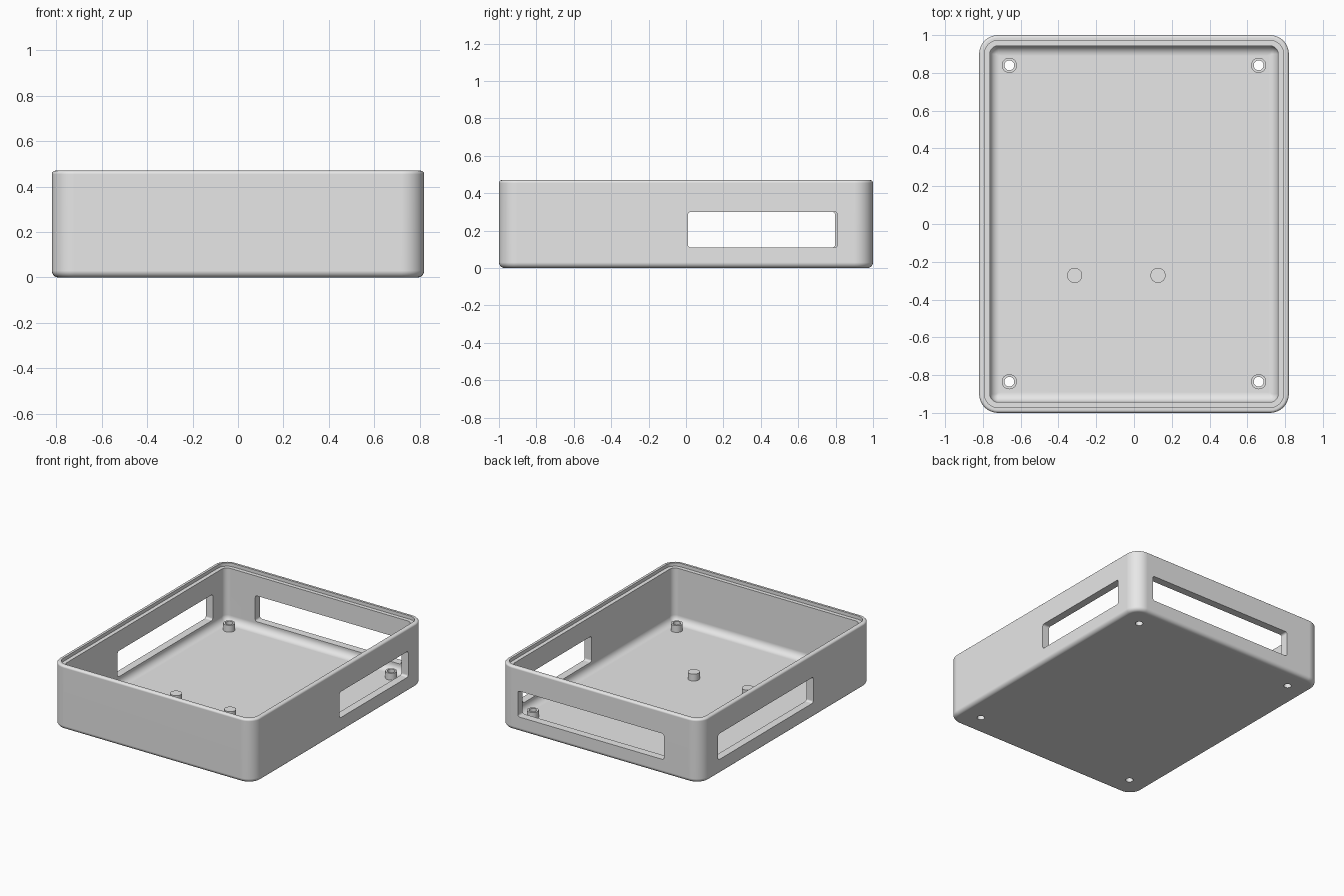
import bpy, bmesh, math
from mathutils import Vector

cube = bpy.data.objects.get("Cube")
if cube:
    bpy.data.objects.remove(cube, do_unlink=True)

HALF_X, HALF_Y, HEIGHT = 0.82, 1.0, 0.47
CORNER, WALL, LIP, FLOOR = 0.1, 0.057, 0.028, 0.05

grey = bpy.data.materials.new("light_grey")
grey.use_nodes = True
grey.diffuse_color = (0.8, 0.8, 0.8, 1)
grey.node_tree.nodes["Principled BSDF"].inputs["Base Color"].default_value = (0.8, 0.8, 0.8, 1)


def finish(name, bm):
    bmesh.ops.recalc_face_normals(bm, faces=bm.faces)
    mesh = bpy.data.meshes.new(name)
    bm.to_mesh(mesh)
    bm.free()
    mesh.materials.append(grey)
    obj = bpy.data.objects.new(name, mesh)
    bpy.context.collection.objects.link(obj)
    return obj


def rounded_ring(bm, inset, z, steps=8):
    """Rounded rectangle of vertices, inset from the outer wall."""
    r = max(CORNER - inset, 0.008)
    cx, cy = HALF_X - inset - r, HALF_Y - inset - r
    ring = []
    for quarter, (sx, sy) in enumerate([(1, 1), (-1, 1), (-1, -1), (1, -1)]):
        for i in range(steps + 1):
            a = (quarter + i / steps) * math.pi / 2
            ring.append(bm.verts.new((sx * cx + r * math.cos(a), sy * cy + r * math.sin(a), z)))
    return ring


def arc(inset, z, r, start, end, steps=5):
    """Fillet points in the wall section, angles in degrees."""
    angles = [math.radians(start + (end - start) * i / steps) for i in range(steps + 1)]
    return [(inset + r * math.cos(a), z + r * math.sin(a)) for a in angles]


def cylinder(name, x, y, z0, z1, r):
    bm = bmesh.new()
    bmesh.ops.create_cone(bm, cap_ends=True, segments=32, radius1=r, radius2=r, depth=z1 - z0)
    bmesh.ops.translate(bm, verts=bm.verts, vec=(x, y, (z0 + z1) / 2))
    return finish(name, bm)


def window(name, low, high, axis):
    """Box cutter with its edges along one axis rounded."""
    low, high = Vector(low), Vector(high)
    bm = bmesh.new()
    bmesh.ops.create_cube(bm, size=1)
    bmesh.ops.scale(bm, verts=bm.verts, vec=high - low)
    bmesh.ops.translate(bm, verts=bm.verts, vec=(low + high) / 2)
    edges = [e for e in bm.edges if abs((e.verts[0].co - e.verts[1].co)[axis]) > 0.01]
    bmesh.ops.bevel(bm, geom=edges, offset=0.015, segments=4, profile=0.5, affect='EDGES')
    return finish(name, bm)


def cut(obj, cutters):
    bpy.context.view_layer.objects.active = obj
    for c in cutters:
        mod = obj.modifiers.new("cut", 'BOOLEAN')
        mod.operation, mod.solver, mod.object = 'DIFFERENCE', 'EXACT', c
        bpy.ops.object.modifier_apply(modifier=mod.name)


def smooth(obj):
    bpy.ops.object.select_all(action='DESELECT')
    obj.select_set(True)
    bpy.context.view_layer.objects.active = obj
    bpy.ops.object.shade_smooth_by_angle(angle=math.radians(30))
    obj.modifiers.new("face_weighted", 'WEIGHTED_NORMAL').keep_sharp = True


# Tray: wall section from underside, over the stepped rim, down to the floor
section = arc(0.03, 0.03, 0.03, 270, 180)
section += arc(0.015, HEIGHT - 0.015, 0.015, 180, 90)
section += [(LIP, HEIGHT), (LIP, HEIGHT - 0.025), (WALL, HEIGHT - 0.025)]
section += arc(WALL + 0.05, FLOOR + 0.05, 0.05, 180, 270)
bm = bmesh.new()
rings = [rounded_ring(bm, d, z) for d, z in section]
for a, b in zip(rings, rings[1:]):
    for i in range(len(a)):
        j = (i + 1) % len(a)
        bm.faces.new((a[i], a[j], b[j], b[i]))
bm.faces.new(rings[0])
bm.faces.new(rings[-1])
tray = finish("tray", bm)

# Window openings in both sides and the back
cutters = [
    window("right_window", (0.7, 0.01, 0.11), (0.9, 0.81, 0.3), 0),
    window("left_window", (-0.9, -0.31, 0.11), (-0.7, 0.797, 0.3), 0),
    window("back_window", (-0.52, 0.88, 0.11), (0.67, 1.1, 0.3), 1),
]

# Hollow screw posts in the corners, drilled through the floor
for x in (-0.66, 0.66):
    for y in (-0.835, 0.84):
        drill = cylinder("drill", x, y, -0.1, 0.2, 0.026)
        post = cylinder("screw_post", x, y, FLOOR - 0.01, 0.1, 0.04)
        cut(post, [drill])
        smooth(post)
        cutters.append(drill)

cut(tray, cutters)
smooth(tray)
for c in cutters:
    bpy.data.objects.remove(c, do_unlink=True)

# Solid locating pins
for x in (-0.314, 0.127):
    smooth(cylinder("locating_pin", x, -0.272, FLOOR - 0.01, 0.1, 0.04))
